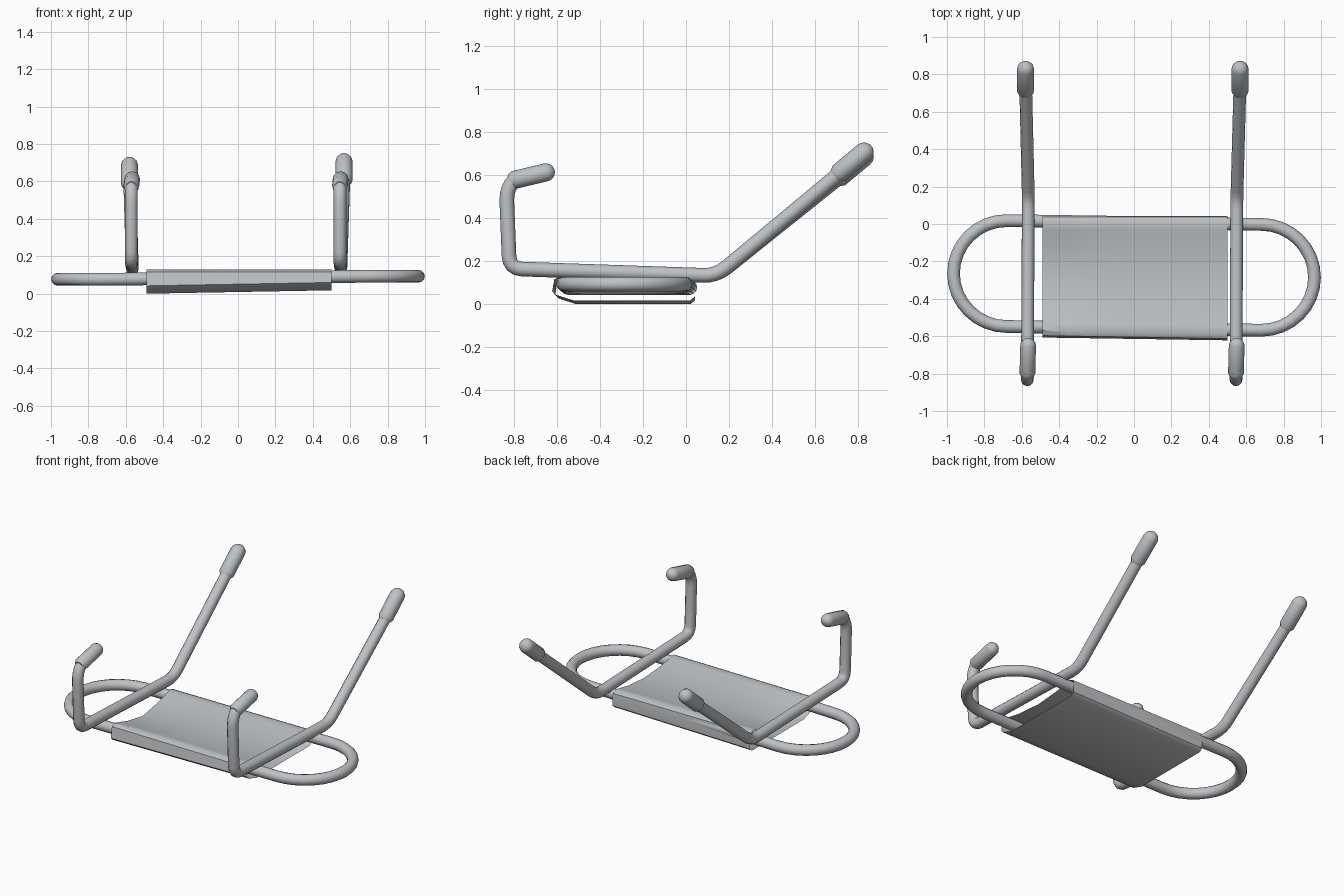
import bpy, bmesh, math
from mathutils import Vector

cube = bpy.data.objects.get("Cube")
if cube:
    bpy.data.objects.remove(cube, do_unlink=True)

grey = bpy.data.materials.new("plain grey")
grey.use_nodes = True
grey.diffuse_color = (0.52, 0.54, 0.56, 1)
grey.node_tree.nodes["Principled BSDF"].inputs["Base Color"].default_value = grey.diffuse_color


def finish(obj, angle):
    bpy.ops.object.select_all(action='DESELECT')
    obj.select_set(True)
    bpy.context.view_layer.objects.active = obj
    if obj.type == 'CURVE':
        bpy.ops.object.convert(target='MESH')
    bpy.ops.object.shade_smooth_by_angle(angle=math.radians(angle))


def tube(name, points, radii, closed=False):
    """Round bar along a path, one radius for each point."""
    curve = bpy.data.curves.new(name, 'CURVE')
    curve.dimensions = '3D'
    curve.bevel_depth = 1
    curve.bevel_resolution = 4
    curve.use_fill_caps = True
    spline = curve.splines.new('POLY')
    spline.points.add(len(points) - 1)
    for p, co, r in zip(spline.points, points, radii):
        p.co = (*co, 1)
        p.radius = r
    spline.use_cyclic_u = closed
    obj = bpy.data.objects.new(name, curve)
    bpy.context.collection.objects.link(obj)
    curve.materials.append(grey)
    finish(obj, 50)


def rounded(points, cut, steps=4):
    """Replace each inner corner by a short curve."""
    pts = [Vector(p) for p in points]
    out = [pts[0]]
    for a, b, c in zip(pts, pts[1:], pts[2:]):
        s = b + (a - b).normalized() * cut
        e = b + (c - b).normalized() * cut
        for i in range(steps + 1):
            t = i / steps
            out.append(s.lerp(b, t).lerp(b.lerp(e, t), t))
    return out + [pts[-1]]


def grip(name, start, end, r):
    """Thick bar with domed ends."""
    a, b = Vector(start), Vector(end)
    d = (b - a).normalized() * r
    ts = [(-0.5, 0.7), (0, 1)]
    pts = [a + d * t for t, _ in ts]
    rad = [r * s for _, s in ts]
    for k in range(5):
        q = math.radians(k * 20)
        pts.append(b - d + d * math.sin(q))
        rad.append(r * math.cos(q))
    tube(name, pts, rad)


# Oval frame loop
loop = []
for side in (1, -1):
    for i in range(17):
        q = math.pi * i / 16 - math.pi / 2
        loop.append((side * (0.68 + 0.285 * math.cos(q)),
                     -0.275 - side * 0.01 + side * 0.283 * math.sin(q),
                     0.085 + side * 0.008))
tube("frame_loop", loop, [0.034] * len(loop), True)

# Bent side rails with front and rear grips
for label, x0, x1, lift in (("right", -0.57, -0.58, -0.01), ("left", 0.545, 0.567, 0.01)):
    path = rounded([(x0, -0.78, 0.595), (x0, -0.835, 0.54), (x0, -0.82, 0.165),
                    (x0 + 0.005, 0.14, 0.132), (x1, 0.77, 0.645 + lift)], 0.06)
    tube(label + "_rail", path, [0.034] * len(path))
    grip(label + "_front_grip", (x0, -0.80, 0.577), (x0 + 0.005, -0.61, 0.622), 0.042)
    grip(label + "_rear_grip", (x1, 0.71, 0.598 + lift), (x1, 0.862, 0.725 + lift), 0.046)

# Sling sleeve wrapped around the frame, open at both ends, top sagging
top = [(0.043, 0.07), (0.038, 0.115), (0.01, 0.129), (-0.03, 0.122), (-0.12, 0.105),
       (-0.28, 0.092), (-0.44, 0.105), (-0.53, 0.122), (-0.57, 0.129), (-0.597, 0.115)]
under = [(-0.607, 0.05), (-0.59, 0.034), (-0.51, 0.008), (0.02, 0.008), (0.041, 0.025)]
bm = bmesh.new()
rings = []
for i in range(9):
    t = i / 8
    ring = []
    for y, z in top:
        middle = max(0, 1 - abs(y + 0.28) / 0.3)
        ring.append(bm.verts.new((-0.49 + 0.99 * t, y - 0.015 * t * (y < -0.4),
                                  z - 0.03 * middle * max(0, 1 - 3 * t))))
    for y, z in under:
        ring.append(bm.verts.new((-0.49 + 0.99 * t, y - 0.015 * t * (y < -0.4),
                                  z - 0.008 + 0.018 * t)))
    rings.append(ring)
for a, b in zip(rings, rings[1:]):
    for j in range(len(a)):
        k = (j + 1) % len(a)
        bm.faces.new((a[j], a[k], b[k], b[j]))
bmesh.ops.recalc_face_normals(bm, faces=bm.faces)
mesh = bpy.data.meshes.new("sling_sleeve")
bm.to_mesh(mesh)
bm.free()
mesh.materials.append(grey)
sleeve = bpy.data.objects.new("sling_sleeve", mesh)
bpy.context.collection.objects.link(sleeve)
finish(sleeve, 40)
